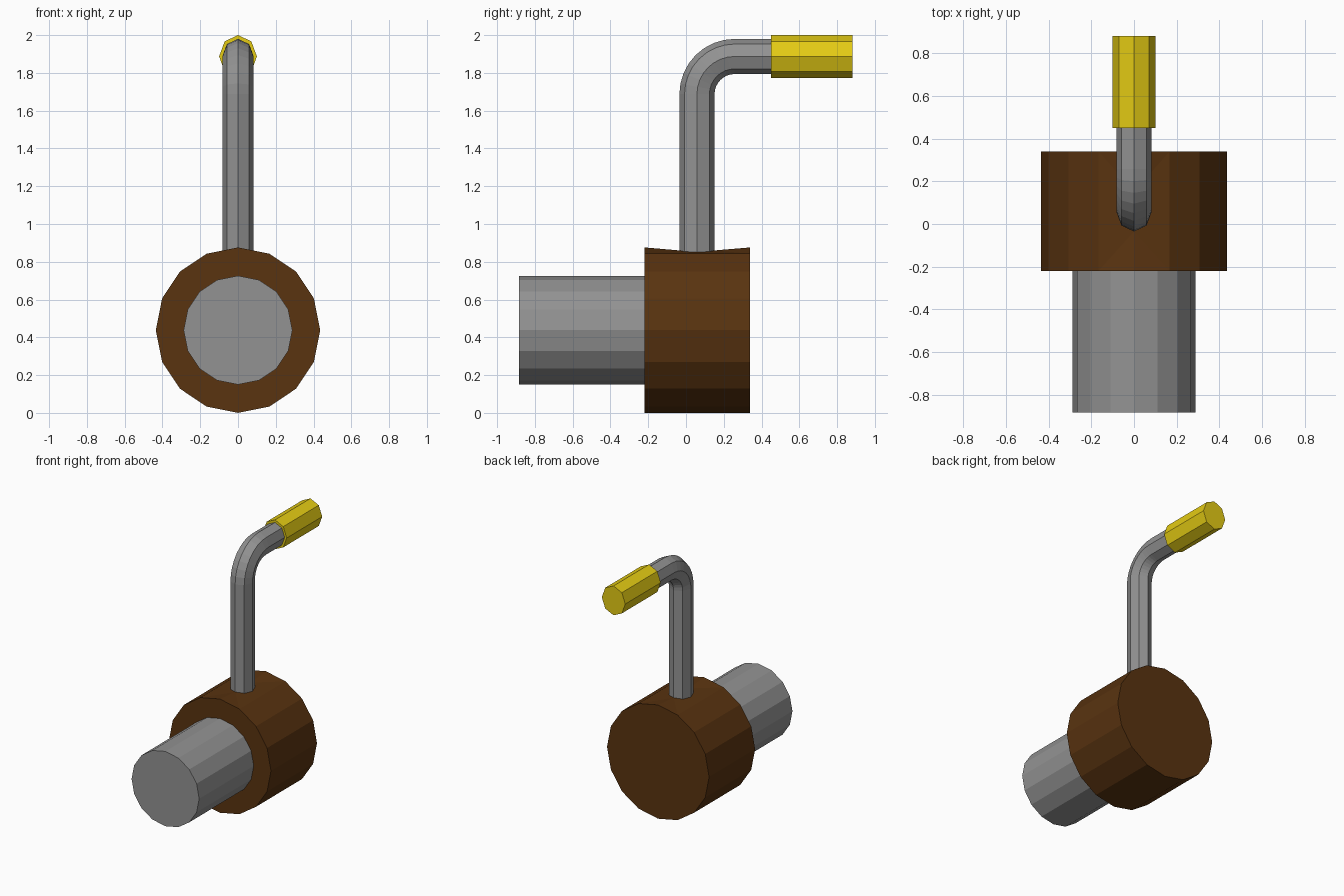
import bpy, bmesh, math
from mathutils import Matrix, Vector

cube = bpy.data.objects.get("Cube")
if cube:
    bpy.data.objects.remove(cube, do_unlink=True)


def material(name, color):
    m = bpy.data.materials.new(name)
    m.use_nodes = True
    m.diffuse_color = (*color, 1)
    m.node_tree.nodes["Principled BSDF"].inputs["Base Color"].default_value = (*color, 1)
    return m


brown = material("dark brown", (0.10, 0.033, 0.005))
grey = material("metal grey", (0.29, 0.29, 0.29))
yellow = material("grip yellow", (0.78, 0.60, 0.007))


def finish(bm, name, mat):
    bmesh.ops.recalc_face_normals(bm, faces=bm.faces)
    mesh = bpy.data.meshes.new(name)
    bm.to_mesh(mesh)
    bm.free()
    mesh.materials.append(mat)
    obj = bpy.data.objects.new(name, mesh)
    bpy.context.collection.objects.link(obj)
    return obj


def sweep(path, sides, rx, r):
    """Capped tube along (y, z, angle) stations; angle 0 points up, 90 points back."""
    bm = bmesh.new()
    rings = []
    for y, z, a in path:
        ring = []
        for i in range(sides):
            t = math.tau * i / sides
            off = Vector((rx * math.sin(t), r * math.cos(t), 0))
            ring.append(bm.verts.new(Matrix.Rotation(-a, 3, 'X') @ off + Vector((0, y, z))))
        rings.append(ring)
    for a, b in zip(rings, rings[1:]):
        for i in range(sides):
            j = (i + 1) % sides
            bm.faces.new((a[i], a[j], b[j], b[i]))
    bm.faces.new(rings[0])
    bm.faces.new(rings[-1])
    return bm


BACK = math.pi / 2
HUB_Z = 0.438
PIPE_Y, PIPE_R, PIPE_RX = 0.058, 0.093, 0.083
GRIP_Z, BEND = 1.887, 0.2

# Drum, its top ridge dipping where the crank arm enters
bm = sweep([(-0.22, HUB_Z, BACK), (0.34, HUB_Z, BACK)], 16, 0.435, 0.438)
ridge = [e for e in bm.edges if all(v.co.z > 0.87 for v in e.verts)]
new = bmesh.ops.subdivide_edges(bm, edges=ridge, cuts=2)["geom_inner"]
dip = sorted((g for g in new if isinstance(g, bmesh.types.BMVert)), key=lambda v: v.co.y)
for v, side in zip(dip, (-1, 1)):
    v.co = (0, PIPE_Y + side * PIPE_R, 0.86)
bmesh.ops.triangulate(bm, faces=[f for f in bm.faces if 4 < len(f.verts) < 10])
finish(bm, "drum", brown)

# Axle projecting from the front
finish(sweep([(-0.884, HUB_Z, BACK), (-0.2, HUB_Z, BACK)], 16, 0.288, 0.288), "axle", grey)

# Bent crank arm
path = [(PIPE_Y, 0.8, 0)]
for k in range(9):
    a = BACK * k / 8
    path.append((PIPE_Y + BEND * (1 - math.cos(a)), GRIP_Z - BEND + BEND * math.sin(a), a))
path.append((0.47, GRIP_Z, BACK))
finish(sweep(path, 8, PIPE_RX, PIPE_R), "crank_arm", grey)

# Handle grip
finish(sweep([(0.45, GRIP_Z, BACK), (0.882, GRIP_Z, BACK)], 8, 0.1, 0.113), "handle_grip", yellow)
